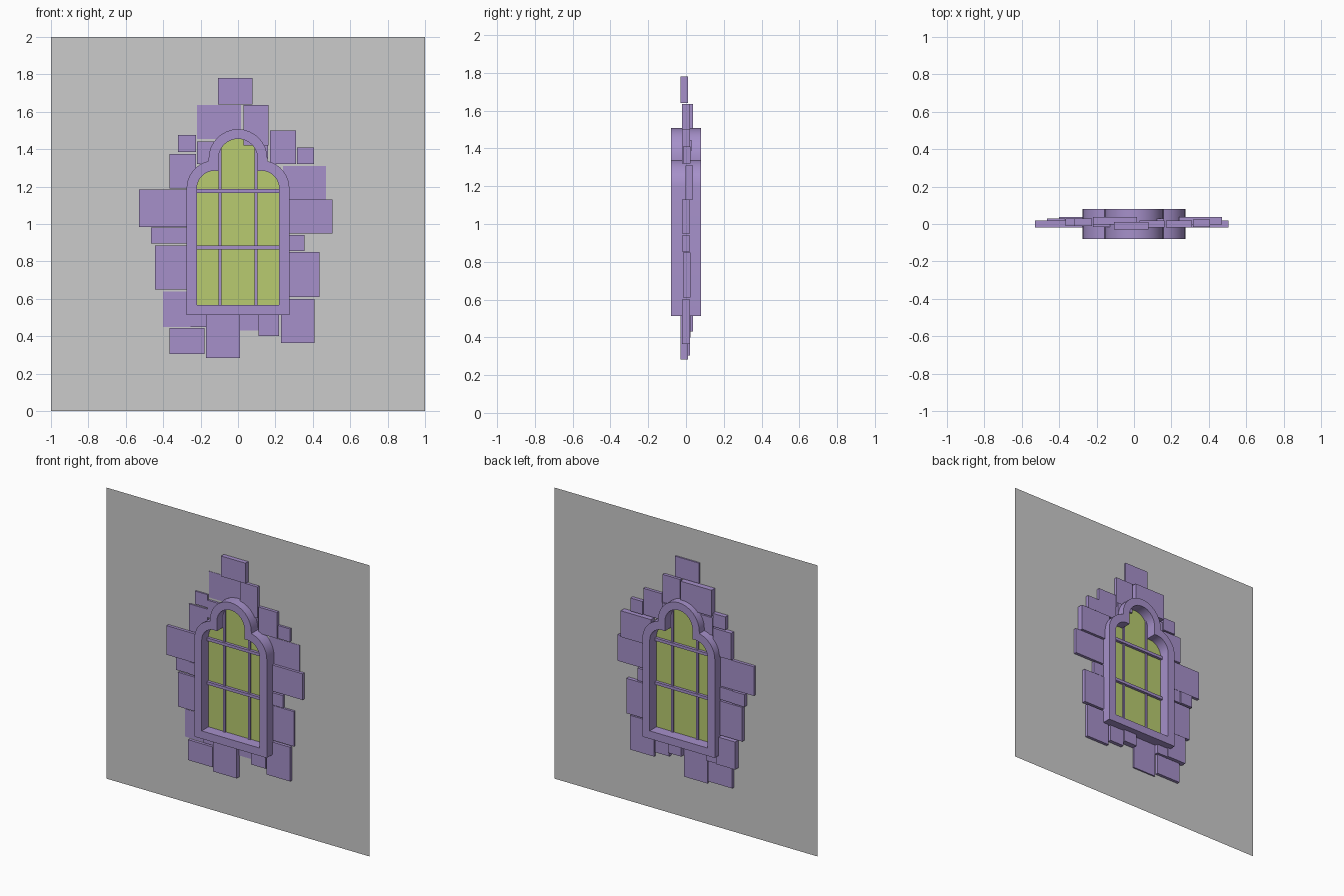
import bpy
import bmesh
from math import acos, cos, sin, pi, radians

default_cube = bpy.data.objects.get("Cube")
if default_cube:
    bpy.data.objects.remove(default_cube, do_unlink=True)


def make_material(name, red, green, blue):
    material = bpy.data.materials.new(name)
    material.use_nodes = True
    colour = (red, green, blue, 1)
    material.diffuse_color = colour
    material.node_tree.nodes["Principled BSDF"].inputs["Base Color"].default_value = colour
    return material


purple = make_material("purple stone", 0.38, 0.28, 0.59)
green = make_material("yellow green glass", 0.48, 0.6, 0.16)
grey = make_material("grey plaster", 0.6, 0.6, 0.6)


def finish(name, bm, material):
    """Turn a bmesh into a named, coloured object."""
    bmesh.ops.recalc_face_normals(bm, faces=bm.faces[:])
    mesh = bpy.data.meshes.new(name)
    bm.to_mesh(mesh)
    bm.free()
    mesh.materials.append(material)
    part = bpy.data.objects.new(name, mesh)
    bpy.context.collection.objects.link(part)
    return part


def box(name, left, right, bottom, top, front, back, material):
    """Axis-aligned block given by its limits."""
    bm = bmesh.new()
    bmesh.ops.create_cube(bm, size=1)
    for vert in bm.verts:
        vert.co = (right if vert.co.x > 0 else left,
                   back if vert.co.y > 0 else front,
                   top if vert.co.z > 0 else bottom)
    return finish(name, bm, material)


def trefoil_outline(shoulder_radius, lobe_radius, bottom):
    """Arch with two rounded shoulders and a round central lobe."""
    shoulder_x, shoulder_z, lobe_z, steps = 0.125, 1.19, 1.35, 8
    end = acos((shoulder_x - lobe_radius) / shoulder_radius)
    half = [(-shoulder_x - shoulder_radius, bottom)]
    for i in range(steps + 1):
        angle = pi + (end - pi) * i / steps
        half.append((-shoulder_x + shoulder_radius * cos(angle),
                     shoulder_z + shoulder_radius * sin(angle)))
    for i in range(steps + 1):
        angle = pi - pi / 2 * i / steps
        half.append((lobe_radius * cos(angle), lobe_z + lobe_radius * sin(angle)))
    return half + [(-x, z) for x, z in reversed(half[:-1])]


outer = trefoil_outline(0.15, 0.157, 0.513)
inner = trefoil_outline(0.095, 0.105, 0.567)

# Wall sheet
bm = bmesh.new()
bm.faces.new([bm.verts.new((x, 0, z)) for x, z in ((-1, 0), (1, 0), (1, 2), (-1, 2))])
finish("wall", bm, grey)

# Window frame: four matching loops joined into a closed ring
bm = bmesh.new()
depth = 0.08
loops = [[bm.verts.new((x, y, z)) for x, z in outline]
         for outline, y in ((outer, -depth), (inner, -depth), (inner, depth), (outer, depth))]
count = len(outer)
for k, loop in enumerate(loops):
    following = loops[(k + 1) % len(loops)]
    for i in range(count):
        j = (i + 1) % count
        bm.faces.new((loop[i], loop[j], following[j], following[i]))
frame = finish("window_frame", bm, purple)
bpy.ops.object.select_all(action="DESELECT")
frame.select_set(True)
bpy.context.view_layer.objects.active = frame
bpy.ops.object.shade_smooth_by_angle(angle=radians(30))

# Glass pane filling the opening
bm = bmesh.new()
pane = bm.faces.new([bm.verts.new((x, -0.006, z)) for x, z in inner])
extruded = bmesh.ops.extrude_face_region(bm, geom=[pane], use_keep_orig=True)
moved = [item for item in extruded["geom"] if isinstance(item, bmesh.types.BMVert)]
bmesh.ops.translate(bm, verts=moved, vec=(0, 0.012, 0))
finish("glass", bm, green)

# Glazing bars
for side, x in (("right", -0.095), ("left", 0.095)):
    box("upright_bar_" + side, x - 0.008, x + 0.008, 0.55, 1.41, -0.015, 0.015, purple)
for level, z in (("lower", 0.875), ("upper", 1.176)):
    box("cross_bar_" + level, -0.225, 0.225, z - 0.01, z + 0.01, -0.025, 0.025, purple)

# Surrounding stones in hundredths (left, right, bottom, top), grouped by front depth
stones = {
    -0.03: [(-10.7, 7.8, 164, 178), (-17, 1, 28.3, 53)],
    -0.02: [(3, 16.3, 142, 163.5), (17, 31, 132, 150), (24, 50.5, 95, 113),
            (23, 41, 36.5, 60), (-53, -24, 98.5, 118.5), (24, 35.5, 85.5, 94),
            (-36.5, -18, 30.5, 44.5)],
    -0.015: [(31.5, 40.5, 132, 141), (24, 43.5, 61, 85), (11, 22, 40, 54),
             (-44.5, -24, 65, 88.5), (-36.8, -24, 89.5, 98), (-22, -12, 132, 144)],
    -0.01: [(-36.5, -22.5, 119, 137.5), (-32, -22.5, 138.5, 147.5),
            (-46.5, -37, 89.5, 98), (-25.5, -17.2, 45, 54), (11, 16, 135, 144.5)],
    -0.002: [(-22, 1.6, 145.5, 163.5), (24, 47, 113, 131), (1, 11, 43, 54),
             (-40, -25.5, 45, 64)],
}
number = 0
for front, group in stones.items():
    for stone in group:
        number += 1
        limits = [value / 100 for value in stone]
        box("stone_%d" % number, *limits, front, front + 0.04, purple)
